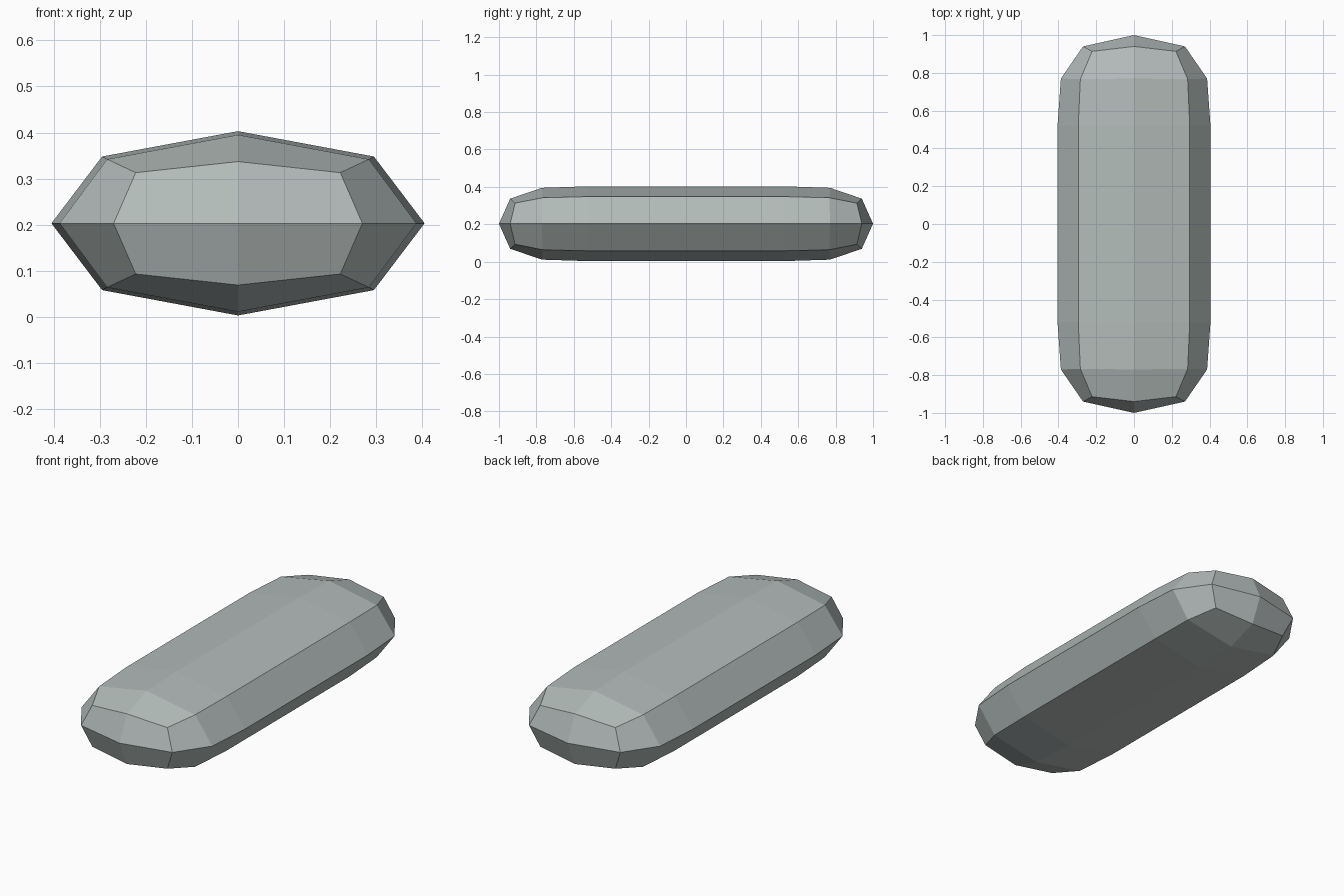
import bpy, bmesh

if "Cube" in bpy.data.objects:
    bpy.data.objects.remove(bpy.data.objects["Cube"])

ZC = 0.203  # height of the body's horizontal mid-plane

# Rings from the middle of the body to the end cap:
# side point (x, y), corner point (x, z, y), crown point (z, y); z is relative to ZC
RINGS = [
    ((0.405, 0.52), (0.295, 0.145, 0.52), (0.200, 0.52)),
    ((0.387, 0.77), (0.284, 0.139, 0.767), (0.192, 0.77)),
    ((0.270, 0.94), (0.222, 0.110, 0.914), (0.134, 0.94)),
]


def ring_points(ring, end):
    """Eight points around the body, mirrored in x and z."""
    (sx, sy), (cx, cz, cy), (tz, ty) = ring
    pts = [(sx, sy, 0), (cx, cy, cz), (0, ty, tz), (-cx, cy, cz),
           (-sx, sy, 0), (-cx, cy, -cz), (0, ty, -tz), (cx, cy, -cz)]
    return [(x, y * end, z + ZC) for x, y, z in pts]


bm = bmesh.new()

# Faceted body: loft the rings from the front end to the back end
order = [(r, -1) for r in reversed(RINGS)] + [(r, 1) for r in RINGS]
loops = [[bm.verts.new(p) for p in ring_points(r, e)] for r, e in order]
for a, b in zip(loops, loops[1:]):
    for i in range(8):
        j = (i + 1) % 8
        bm.faces.new((a[i], a[j], b[j], b[i]))

# End caps: four quads meeting at a shallow point
for loop, end in ((loops[0], -1), (loops[-1], 1)):
    tip = bm.verts.new((0, end, ZC))
    for i in range(0, 8, 2):
        bm.faces.new((tip, loop[i], loop[i + 1], loop[(i + 2) % 8]))

bmesh.ops.recalc_face_normals(bm, faces=bm.faces)
mesh = bpy.data.meshes.new("rounded_bar")
bm.to_mesh(mesh)
bm.free()

# Single stone grey colour, flat shaded
grey = bpy.data.materials.new("stone grey")
grey.diffuse_color = (0.45, 0.50, 0.49, 1)
grey.use_nodes = True
grey.node_tree.nodes["Principled BSDF"].inputs["Base Color"].default_value = grey.diffuse_color
mesh.materials.append(grey)
bar = bpy.data.objects.new("rounded_bar", mesh)
bpy.context.collection.objects.link(bar)
